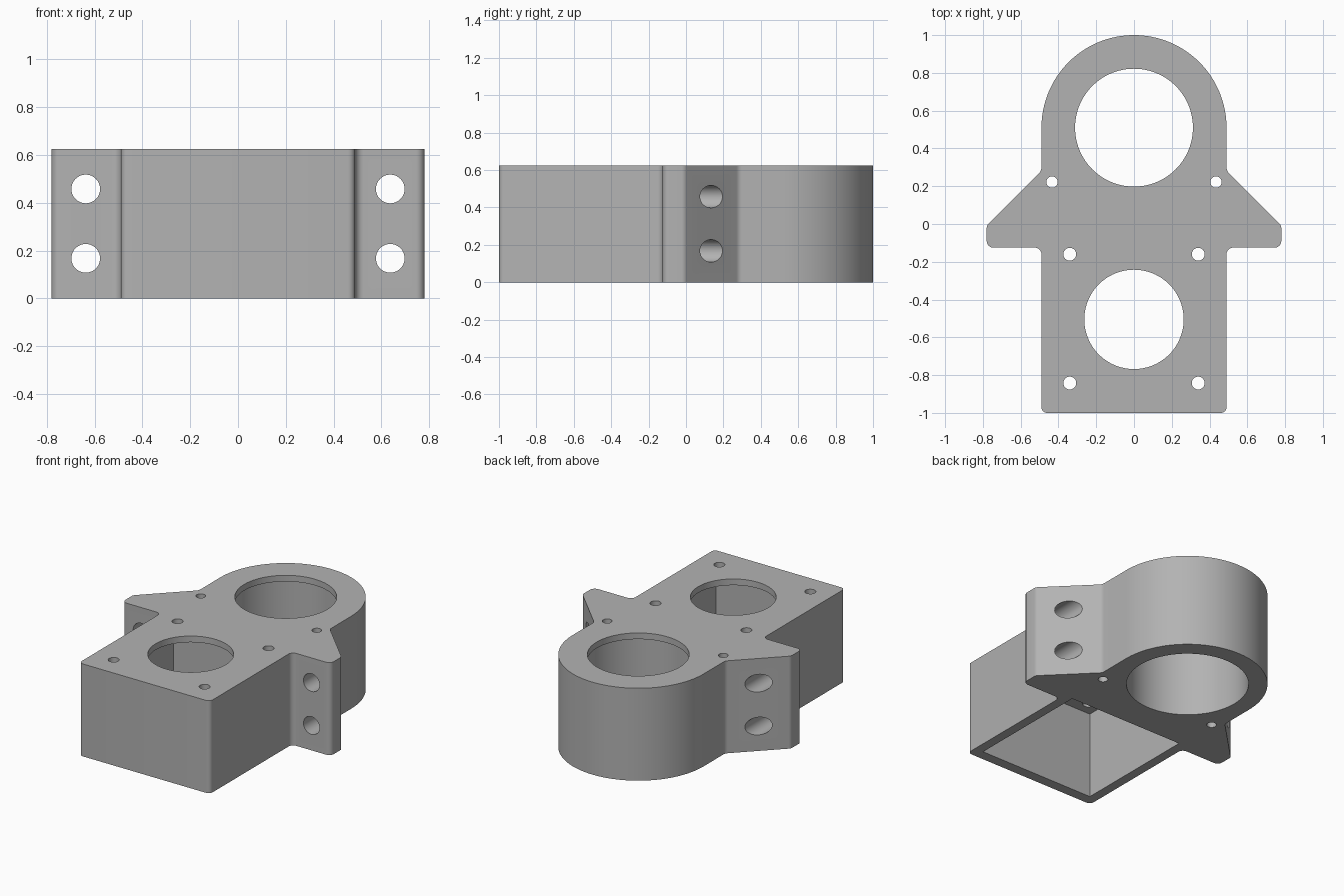
import bpy, bmesh, math
from mathutils import Vector, Matrix

cube = bpy.data.objects.get("Cube")
if cube:
    bpy.data.objects.remove(cube, do_unlink=True)

HEIGHT = 0.625
PLATE = 0.042          # thickness of the top plate over the two pockets
HALF = 0.49            # half width of the body
RING_Y, MOTOR_Y = 0.51, -0.505

grey = bpy.data.materials.new("plain grey")
grey.use_nodes = True
grey.diffuse_color = (0.45, 0.45, 0.45, 1)
grey.node_tree.nodes["Principled BSDF"].inputs["Base Color"].default_value = (0.45, 0.45, 0.45, 1)


def rounded(corners):
    """Turn (x, y, radius) corners into an outline with filleted corners."""
    pts = []
    for i, (x, y, r) in enumerate(corners):
        p = Vector((x, y))
        a = (Vector(corners[i - 1][:2]) - p).normalized()
        b = (Vector(corners[(i + 1) % len(corners)][:2]) - p).normalized()
        half = a.angle(b) / 2
        centre = p + (a + b).normalized() * r / math.sin(half)
        start = p + a * r / math.tan(half) - centre
        end = p + b * r / math.tan(half) - centre
        sweep = math.atan2(start.x * end.y - start.y * end.x, start.dot(end))
        steps = 32 if r > 0.2 else 6
        for k in range(steps + 1):
            q = centre + Matrix.Rotation(sweep * k / steps, 2) @ start
            if not pts or (q - pts[-1]).length > 1e-4:
                pts.append(q)
    return pts


def finish(name, bm):
    bmesh.ops.recalc_face_normals(bm, faces=bm.faces)
    mesh = bpy.data.meshes.new(name)
    bm.to_mesh(mesh)
    bm.free()
    mesh.materials.append(grey)
    obj = bpy.data.objects.new(name, mesh)
    bpy.context.collection.objects.link(obj)
    return obj


def prism(name, outline, z0, z1):
    bm = bmesh.new()
    face = bm.faces.new([bm.verts.new((p[0], p[1], z0)) for p in outline])
    top = bmesh.ops.extrude_face_region(bm, geom=[face])["geom"]
    bmesh.ops.translate(bm, vec=(0, 0, z1 - z0),
                        verts=[v for v in top if isinstance(v, bmesh.types.BMVert)])
    return finish(name, bm)


def circle(x, y, r, n):
    return [(x + r * math.cos(math.tau * k / n), y + r * math.sin(math.tau * k / n))
            for k in range(n)]


# Body outline: right half, then its mirror image
right = [(HALF, -1, 0.03), (HALF, -0.125, 0.035), (0.78, -0.125, 0.035),
         (0.78, -0.008, 0.035), (HALF, 0.282, 0.04), (HALF, 1, HALF)]
left = [(-x, y, r) for x, y, r in reversed(right)]
body = prism("mounting_bracket", rounded(right + left), 0, HEIGHT)

# Openings in the top plate and the wider pockets below them
ceiling = HEIGHT - PLATE
cutters = [
    prism("ring_opening", circle(0, RING_Y, 0.312, 96), 0.3, 1),
    prism("ring_bore", circle(0, RING_Y, 0.374, 96), -0.2, ceiling),
    prism("motor_opening", circle(0, MOTOR_Y, 0.263, 96), 0.3, 1),
    prism("motor_pocket", [(sx * 0.427, MOTOR_Y + sy * 0.425)
                           for sx, sy in ((-1, -1), (1, -1), (1, 1), (-1, 1))], -0.2, ceiling),
]

# Screw holes and the cross holes through the ears
for side in (-1, 1):
    for x, y, r in ((0.34, -0.16, 0.034), (0.34, -0.842, 0.034), (0.434, 0.222, 0.03)):
        cutters.append(prism("screw_hole", circle(side * x, y, r, 32), -0.3, 1))
    for z in (0.168, 0.458):
        hole = prism("ear_hole", circle(side * 0.637, z, 0.06, 48), -0.4, 0.4)
        hole.data.transform(Matrix.Rotation(math.pi / 2, 4, 'X'))
        cutters.append(hole)

bpy.context.view_layer.objects.active = body
for cutter in cutters:
    cutter.hide_render = True
    mod = body.modifiers.new(cutter.name, 'BOOLEAN')
    mod.operation = 'DIFFERENCE'
    mod.solver = 'EXACT'
    mod.object = cutter
    bpy.ops.object.modifier_apply(modifier=mod.name)
    bpy.data.objects.remove(cutter, do_unlink=True)

bpy.ops.object.select_all(action='DESELECT')
body.select_set(True)
bpy.ops.object.shade_smooth_by_angle(angle=math.radians(30))
